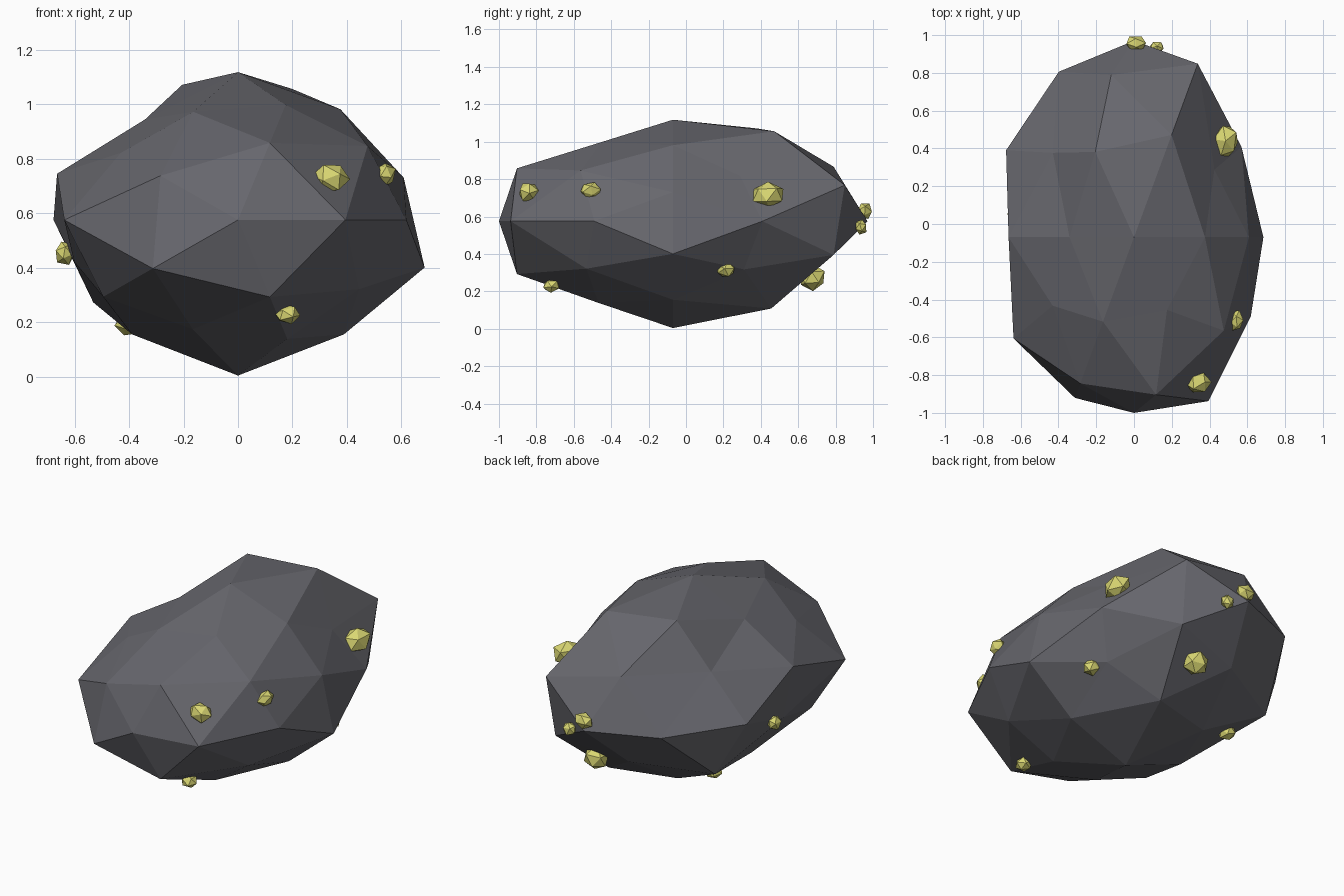
import bpy
import bmesh
import math
import random
from mathutils import Vector, Euler

random.seed(7)

cube = bpy.data.objects.get("Cube")
if cube:
    bpy.data.objects.remove(cube, do_unlink=True)


def make_material(name, colour):
    mat = bpy.data.materials.new(name)
    mat.use_nodes = True
    mat.diffuse_color = (*colour, 1)
    shader = mat.node_tree.nodes["Principled BSDF"]
    shader.inputs["Base Color"].default_value = (*colour, 1)
    shader.inputs["Roughness"].default_value = 0.9
    return mat


def finish(bm, name, material):
    """Turn a bmesh into a flat shaded object with one material."""
    bmesh.ops.recalc_face_normals(bm, faces=bm.faces)
    mesh = bpy.data.meshes.new(name)
    bm.to_mesh(mesh)
    bm.free()
    mesh.materials.append(material)
    mesh.polygons.foreach_set("use_smooth", [False] * len(mesh.polygons))
    obj = bpy.data.objects.new(name, mesh)
    bpy.context.collection.objects.link(obj)
    return obj


stone = make_material("dark grey stone", (0.135, 0.135, 0.153))
ore = make_material("yellow ore", (0.70, 0.68, 0.17))

# Boulder: an icosphere lying along y, each vertex pushed in or out.
# Reach of each vertex in percent, ring by ring from the front pole to the back,
# each ring running anticlockwise from +x.
centre = Vector((0, -0.07, 0.575))
half_size = Vector((0.735, 1.0, 0.577))
reach = [
    93,                                        # front pole
    102, 98, 91, 100, 98,                      # front cap
    94, 85, 102, 86, 88,                       # front shoulder, outer
    94, 86, 81, 93, 89,                        # front shoulder, inner
    87, 87, 94, 79, 95, 86, 90, 99, 90, 98,    # waist
    80, 101, 103, 95, 85,                      # back shoulder, inner
    91, 103, 85, 105, 100,                     # back shoulder, outer
    108, 101, 103, 90, 101,                    # back cap
    104,                                       # back pole
]


def ring_order(vert):
    angle = round(math.degrees(math.atan2(vert.co.y, vert.co.x))) % 360
    return (-round(vert.co.z, 2), angle)


bm = bmesh.new()
bmesh.ops.create_icosphere(bm, subdivisions=2, radius=1)
for vert, percent in zip(sorted(bm.verts, key=ring_order), reach):
    direction = Vector((vert.co.x, -vert.co.z, vert.co.y))
    vert.co = centre + direction * half_size * percent / 100
finish(bm, "boulder", stone)

# Ore nuggets: small irregular lumps half sunk in the surface
nuggets = {
    "front_upper_nugget": ((0.34, -0.84, 0.73), (0.075, 0.065, 0.06)),
    "left_front_nugget": ((0.54, -0.51, 0.74), (0.04, 0.06, 0.048)),
    "left_back_nugget": ((0.485, 0.44, 0.715), (0.07, 0.095, 0.075)),
    "left_lower_nugget": ((0.48, 0.21, 0.32), (0.05, 0.06, 0.045)),
    "front_lower_nugget": ((0.18, -0.72, 0.23), (0.048, 0.048, 0.036)),
    "right_side_nugget": ((-0.635, 0.07, 0.455), (0.04, 0.05, 0.046)),
    "right_under_nugget": ((-0.40, 0.31, 0.19), (0.05, 0.055, 0.045)),
    "back_upper_nugget": ((0.01, 0.955, 0.63), (0.058, 0.042, 0.046)),
    "back_side_nugget": ((0.12, 0.935, 0.545), (0.045, 0.037, 0.045)),
    "back_lower_nugget": ((0.125, 0.675, 0.27), (0.08, 0.075, 0.07)),
}

for name, (place, size) in nuggets.items():
    bm = bmesh.new()
    bmesh.ops.create_icosphere(bm, subdivisions=1, radius=1)
    turn = Euler([random.uniform(0, math.tau) for axis in "xyz"]).to_matrix()
    for vert in bm.verts:
        lump = turn @ vert.co * random.uniform(0.88, 1.1)
        vert.co = Vector(place) + lump * Vector(size)
    finish(bm, name, ore)
